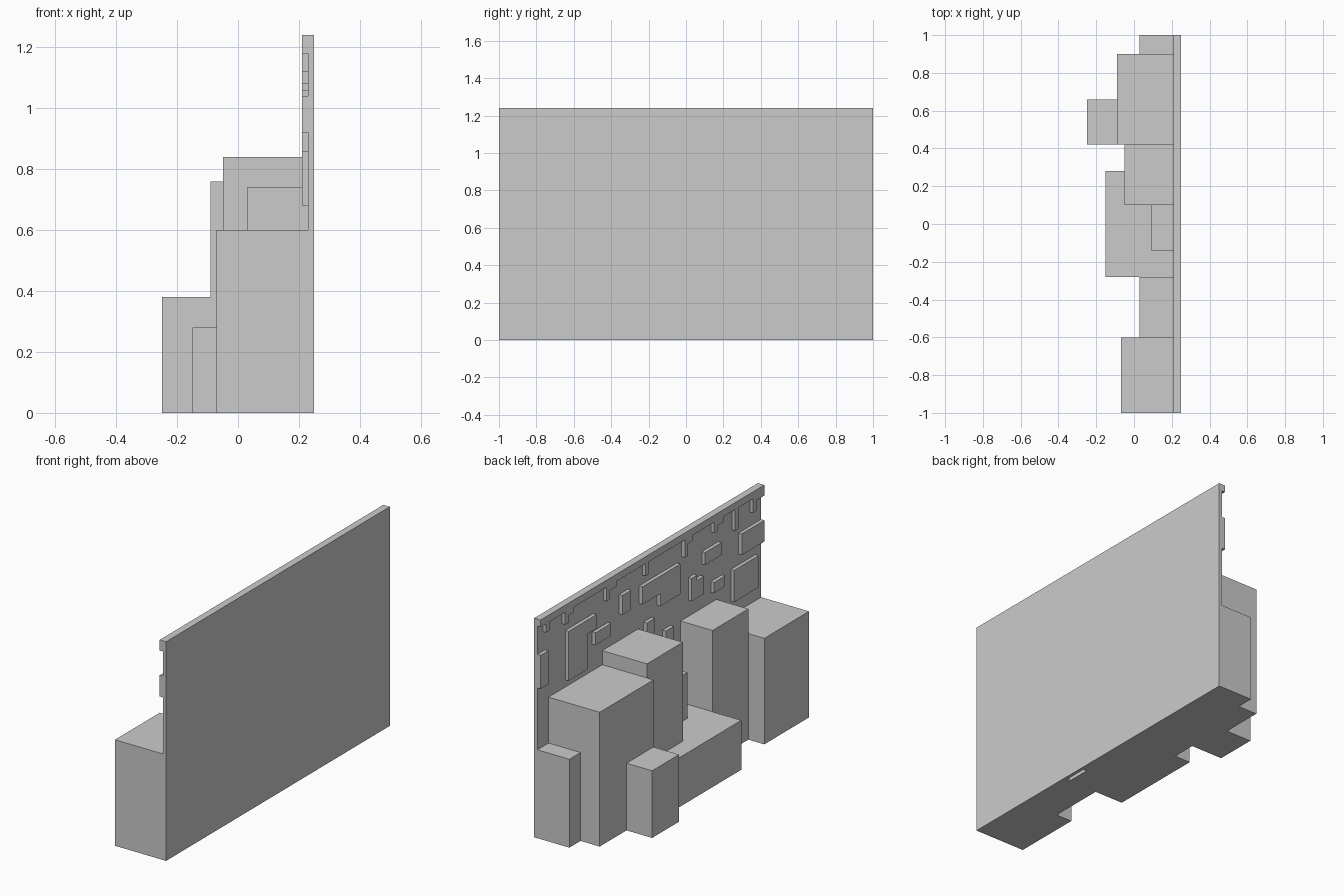
import bpy
import bmesh
from mathutils import Matrix

WALL_FRONT = 0.23    # recessed face of the wall
RELIEF_FRONT = 0.21  # raised face of panels and top border


def block_object(name, blocks):
    """One object from boxes given as (x0, x1, y0, y1, z0, z1)."""
    bm = bmesh.new()
    for x0, x1, y0, y1, z0, z1 in blocks:
        m = Matrix.Translation(((x0 + x1) / 2, (y0 + y1) / 2, (z0 + z1) / 2))
        m = m @ Matrix.Diagonal((x1 - x0, y1 - y0, z1 - z0, 1))
        bmesh.ops.create_cube(bm, size=1, matrix=m)
    mesh = bpy.data.meshes.new(name)
    bm.to_mesh(mesh)
    bm.free()
    obj = bpy.data.objects.new(name, mesh)
    bpy.context.collection.objects.link(obj)
    return obj


def relief(name, rects):
    """Shallow raised shape on the wall from (y0, y1, z0, z1) rectangles."""
    return block_object(name, [(RELIEF_FRONT, WALL_FRONT, *r) for r in rects])


# Back wall
block_object("back_wall", [(WALL_FRONT, 0.25, -1, 1, 0, 1.24)])

# Large stepped blocks: front x, back x, y range, height
blocks = {
    "end_block_low": (0.03, 0.23, 0.90, 1.00, 0.50),
    "wide_block_tall": (-0.09, 0.23, 0.42, 0.90, 0.76),
    "front_block_small": (-0.25, -0.09, 0.42, 0.66, 0.38),
    "centre_block_tall": (-0.05, 0.23, 0.10, 0.42, 0.84),
    "front_block_long": (-0.15, 0.21, -0.28, 0.28, 0.28),
    "inner_block": (0.09, 0.23, -0.14, 0.10, 0.54),
    "side_block_tall": (0.03, 0.23, -0.60, -0.28, 0.74),
    "end_block_wide": (-0.07, 0.23, -1.00, -0.60, 0.60),
}
for name, (x0, x1, y0, y1, h) in blocks.items():
    block_object(name, [(x0, x1, y0, y1, 0, h)])

# Top border with short hanging tabs: y start, y end, bottom z
tabs = [(0.92, 0.95, 1.15), (0.75, 0.78, 1.13), (0.38, 0.41, 1.12),
        (0.03, 0.06, 1.13), (-0.32, -0.29, 1.10), (-0.58, -0.55, 1.14),
        (-0.77, -0.74, 1.08), (-0.93, -0.90, 1.12)]
shoulders = [(0.70, 0.75), (0.32, 0.38), (-0.36, -0.32), (-0.64, -0.58)]
relief("top_border", [(-1, 1, 1.20, 1.24), (-1, -0.93, 1.18, 1.20)]
       + [(a, b, z, 1.20) for a, b, z in tabs]
       + [(a, b, 1.17, 1.20) for a, b in shoulders])

# Raised wall panels
panels = [
    [(0.93, 1.00, 0.85, 1.04)],
    [(0.58, 0.75, 0.80, 1.08), (0.50, 0.58, 1.00, 1.08)],
    [(0.37, 0.51, 0.91, 0.98)],
    [(0.19, 0.27, 0.99, 1.10)],
    [(-0.07, 0.09, 0.98, 1.08), (-0.25, -0.07, 0.91, 1.08)],
    [(-0.02, 0.05, 0.78, 0.86)],
    [(-0.19, -0.12, 0.66, 0.75)],
    [(-0.40, -0.35, 0.83, 0.96), (-0.46, -0.40, 0.83, 0.93)],
    [(-0.62, -0.47, 0.99, 1.06)],
    [(-0.65, -0.55, 0.80, 0.86)],
    [(-0.95, -0.73, 0.68, 0.86)],
    [(-1.00, -0.80, 0.92, 1.04)],
]
for i, rects in enumerate(panels):
    relief(f"wall_panel_{i + 1}", rects)
